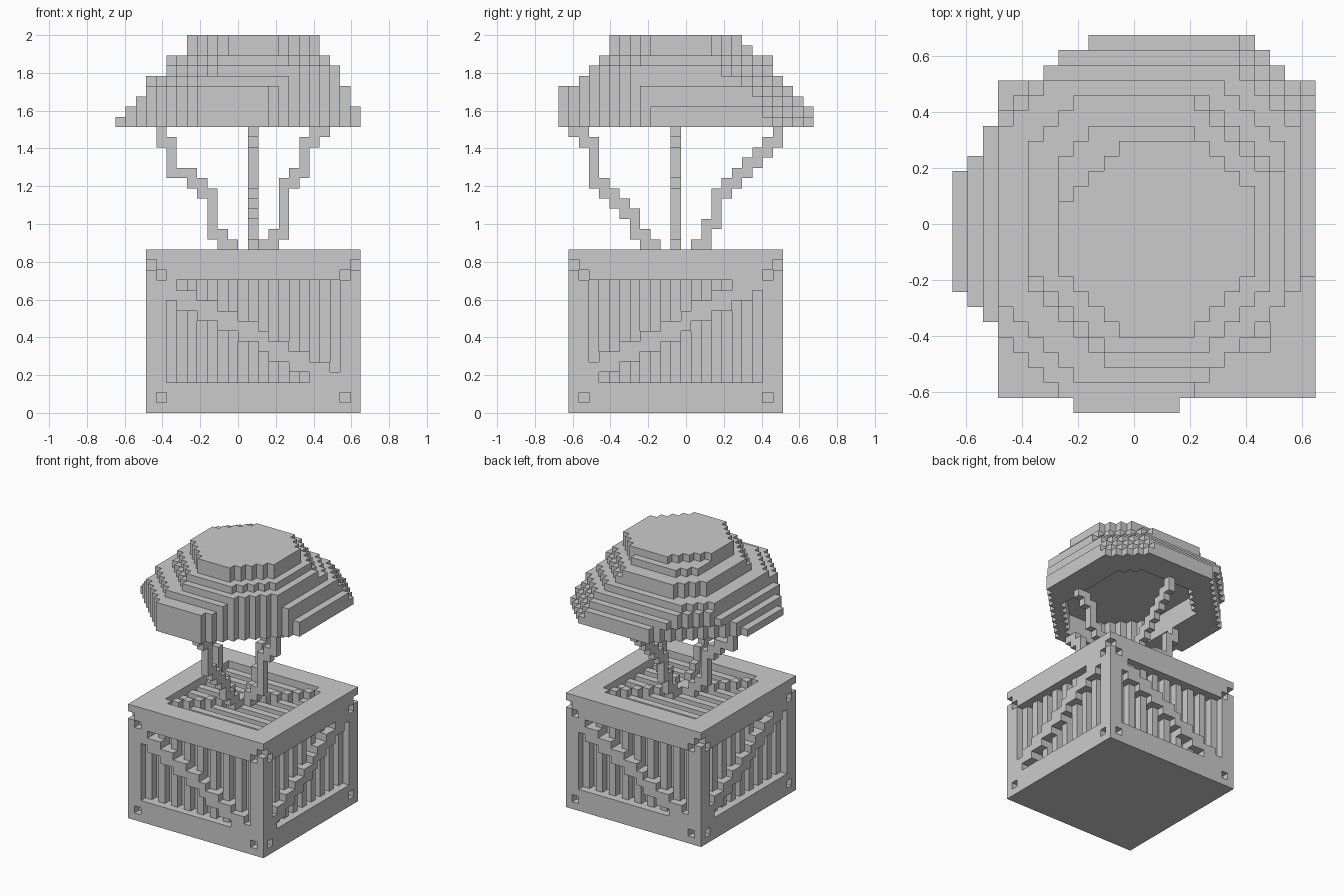
import bpy
import bmesh

cube = bpy.data.objects.get("Cube")
if cube:
    bpy.data.objects.remove(cube, do_unlink=True)

V = 2 / 37            # edge length of one block
N, H = 21, 16         # crate width and height in blocks
CX, CY = 13, 11       # block column of the crate centre
MID = N // 2

grey = bpy.data.materials.new("plain_grey")
grey.use_nodes = True
grey.diffuse_color = (0.6, 0.6, 0.6, 1)
grey.node_tree.nodes["Principled BSDF"].inputs["Base Color"].default_value = (0.6, 0.6, 0.6, 1)


def block_object(name, cells):
    """Build one mesh from the exposed faces of a set of unit blocks."""
    bm = bmesh.new()
    verts = {}

    def vert(p):
        if p not in verts:
            verts[p] = bm.verts.new(((p[0] - 12) * V, (p[1] - 12.5) * V, p[2] * V))
        return verts[p]

    for cell in sorted(cells):
        for axis in range(3):
            for side in (0, 1):
                near = list(cell)
                near[axis] += 2 * side - 1
                if tuple(near) in cells:
                    continue
                loop = []
                for a, b in ((0, 0), (1, 0), (1, 1), (0, 1)):
                    p = list(cell)
                    p[axis] += side
                    p[(axis + 1) % 3] += a
                    p[(axis + 2) % 3] += b
                    loop.append(vert(tuple(p)))
                bm.faces.new(loop if side else loop[::-1])
    mesh = bpy.data.meshes.new(name)
    bm.to_mesh(mesh)
    bm.free()
    mesh.materials.append(grey)
    obj = bpy.data.objects.new(name, mesh)
    bpy.context.collection.objects.link(obj)
    return obj


# Crate: solid block with recessed slats, flush diagonal braces and bolt holes
def side_depth(u, k, flip):
    if u in (1, N - 2) and k in (1, 13):
        return 1
    if u in (0, N - 1) and k == 14:
        return 1
    if not (2 <= u <= N - 3 and 3 <= k <= 12):
        return 0
    row = H - 1 - k if flip else k
    brace = 13 - ((u - 1) // 2 if u <= MID else u // 2)
    if brace - 2 <= row < brace:
        return 0
    return 1 if u % 2 == 0 else 2


crate = {(i, j, k) for i in range(N) for j in range(N) for k in range(H)}
last = N - 1
for u in range(N):
    for k in range(H):
        for d in range(side_depth(u, k, False)):      # front and back
            crate.discard((u, d, k))
            crate.discard((last - u, last - d, k))
        for d in range(side_depth(u, k, True)):       # both sides
            crate.discard((last - d, u, k))
            crate.discard((d, last - u, k))
for i in range(3, N - 3):                             # lid
    for j in range(3, N - 3):
        if i != j:
            for d in range(1 if j % 2 else 2):
                crate.discard((i, j, H - 1 - d))
block_object("crate", {(i + CX - MID, j + CY - MID, k) for i, j, k in crate})

# Ropes: distance from the crate centre at each block height
ropes = {
    "right_rope": (-1, 0, 2, [3, 4, 4, 4, 4, 5, 6, 8, 8, 8, 9, 9]),
    "left_rope": (1, 0, 1, [2, 3, 3, 3, 3, 3, 4, 5, 5, 5, 6, 7]),
    "front_rope": (0, -1, 2, [3, 4, 4, 5, 6, 7, 8, 8, 8, 8, 9, 10]),
    "back_rope": (0, 1, 2, [3, 3, 4, 4, 4, 5, 6, 7, 8, 9, 10, 10]),
}
for name, (dx, dy, start, reach) in ropes.items():
    cells = {(CX + dx * r, CY + dy * r, H - 1) for r in range(start + 1)}
    inner = start
    for step, outer in enumerate(reach):
        for r in range(inner, outer + 1):
            cells.add((CX + dx * r, CY + dy * r, H + step))
        inner = outer
    block_object(name, cells)


# Canopy: stacked layers with stepped, chamfered corners over a hollow
def inside(i, j, bounds, cuts):
    x0, x1, y0, y1 = bounds
    west, east, south, north = i - x0, x1 - 1 - i, j - y0, y1 - 1 - j
    if min(west, east, south, north) < 0:
        return False
    sums = (west + north, east + north, west + south, east + south)
    return all(s >= c for s, c in zip(sums, cuts))


# bounds, then corner cuts: back right, back left, front right, front left
layers = [
    ((0, 24, 0, 25), (9, 4, 8, 9)), ((1, 24, 0, 25), (8, 5, 7, 9)),
    ((2, 23, 0, 24), (5, 4, 6, 8)), ((3, 23, 0, 23), (3, 4, 5, 8)),
    ((3, 22, 2, 22), (3, 4, 5, 5)), ((5, 22, 3, 21), (3, 5, 5, 4)),
    ((5, 21, 4, 21), (3, 5, 5, 4)), ((7, 20, 5, 19), (2, 4, 4, 4)),
    ((7, 20, 5, 18), (4, 3, 4, 4)),
]
hollow = ((5, 20, 2, 21), (4, 2, 5, 5))
canopy = set()
for level, (bounds, cuts) in enumerate(layers):
    for i in range(24):
        for j in range(25):
            if inside(i, j, bounds, cuts) and not (level < 3 and inside(i, j, *hollow)):
                canopy.add((i, j, 28 + level))
block_object("canopy", canopy)
